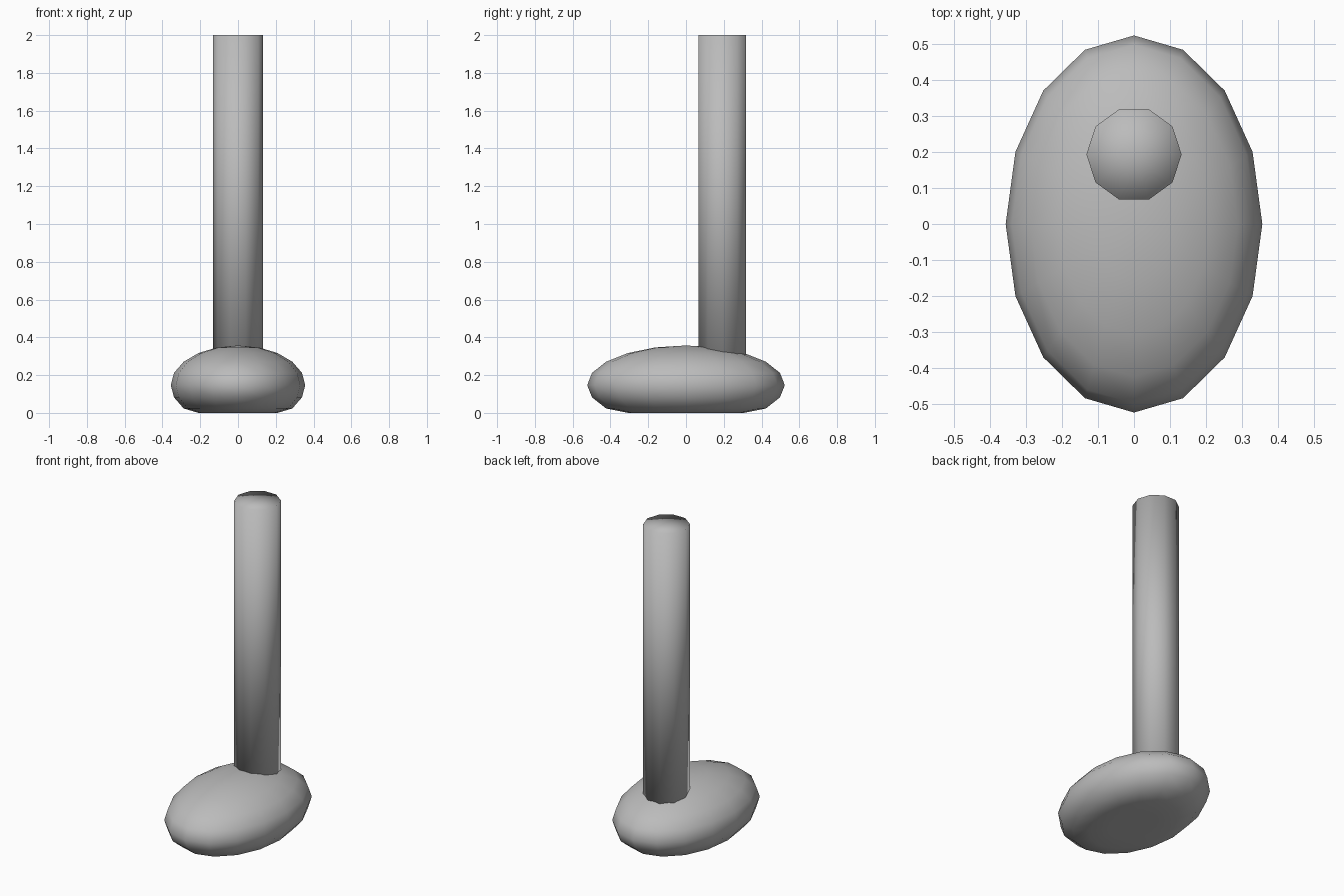
import bpy, bmesh, math
from mathutils import Matrix

if "Cube" in bpy.data.objects:
    bpy.data.objects.remove(bpy.data.objects["Cube"])

grey = bpy.data.materials.new("plain grey")
grey.diffuse_color = (0.5, 0.5, 0.5, 1)
grey.use_nodes = True
grey.node_tree.nodes["Principled BSDF"].inputs["Base Color"].default_value = grey.diffuse_color


def make_object(name, bm):
    bmesh.ops.recalc_face_normals(bm, faces=bm.faces)
    for f in bm.faces:
        f.smooth = True
    me = bpy.data.meshes.new(name)
    bm.to_mesh(me)
    bm.free()
    me.materials.append(grey)
    ob = bpy.data.objects.new(name, me)
    bpy.context.collection.objects.link(ob)
    return ob


# Foot: stretched sphere, its underside pressed flat on the ground
bm = bmesh.new()
bmesh.ops.create_uvsphere(
    bm, u_segments=16, v_segments=10, radius=1,
    matrix=Matrix.Translation((0, 0, 0.147)) @ Matrix.Diagonal((0.356, 0.523, 0.21, 1)))
for v in bm.verts:
    v.co.z = max(v.co.z, 0)
make_object("foot", bm)

# Leg: ten-sided post with softly shaded caps, set towards the heel
bm = bmesh.new()
bottom, top = 0.2, 2.0
bmesh.ops.create_cone(
    bm, cap_ends=True, cap_tris=True, segments=10,
    radius1=0.132, radius2=0.132, depth=top - bottom,
    matrix=Matrix.Translation((0, 0.193, (top + bottom) / 2)) @ Matrix.Rotation(math.pi / 2, 4, 'Z'))
# keep a corner on the x axis
corner = max(bm.verts, key=lambda v: v.co.x)
if abs(corner.co.y - 0.193) > 0.01:
    bmesh.ops.rotate(bm, verts=bm.verts, cent=(0, 0.193, 0),
                     matrix=Matrix.Rotation(math.pi / 10, 3, 'Z'))
make_object("leg", bm)
